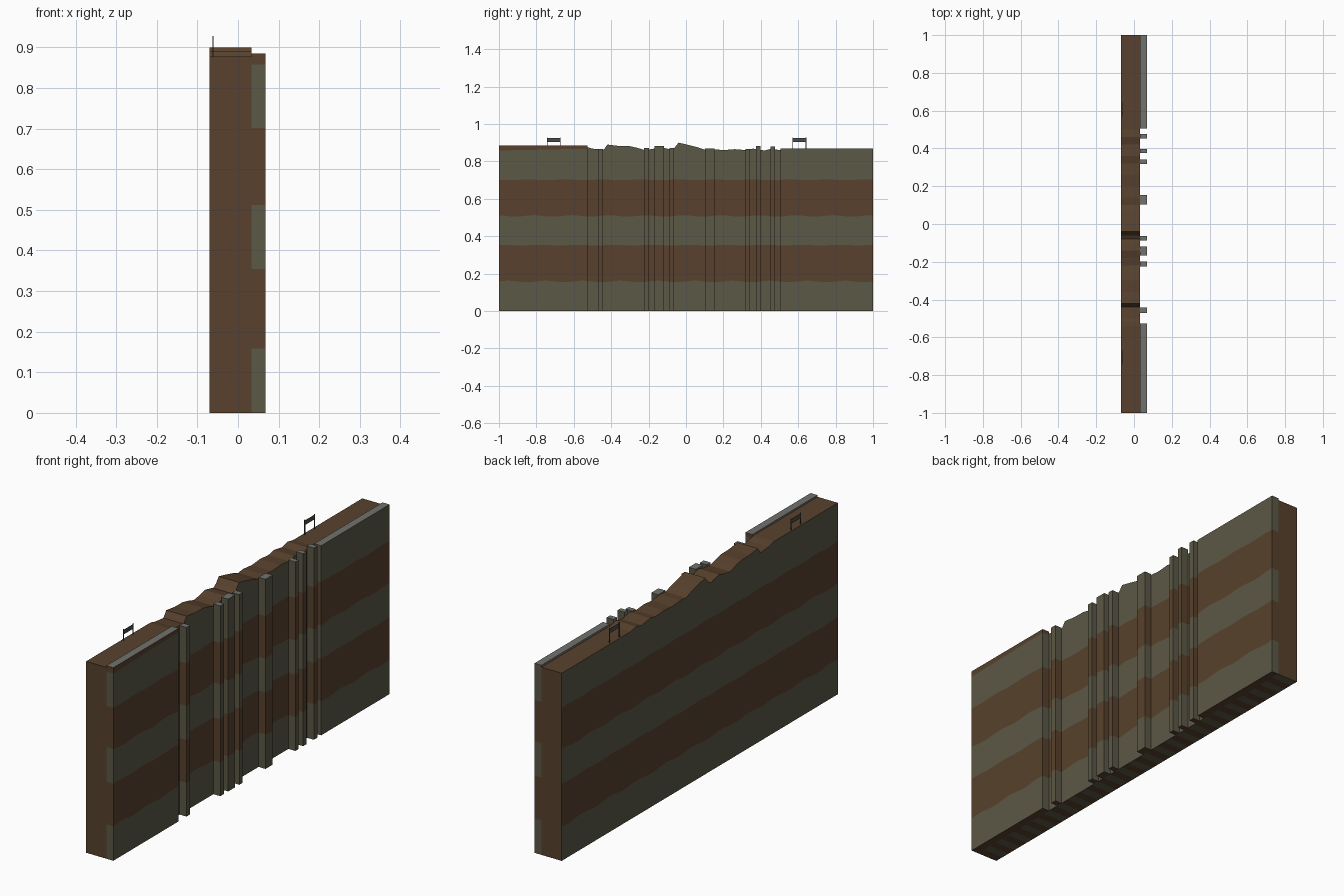
import bpy, bmesh, math

if "Cube" in bpy.data.objects:
    bpy.data.objects.remove(bpy.data.objects["Cube"])


def material(name, rgb):
    m = bpy.data.materials.new(name)
    m.diffuse_color = (*rgb, 1)
    m.use_nodes = True
    m.node_tree.nodes["Principled BSDF"].inputs["Base Color"].default_value = m.diffuse_color
    return m


MATS = [material("brown earth", (0.098, 0.053, 0.026)),
        material("olive rock", (0.105, 0.098, 0.062)),
        material("grey stone", (0.165, 0.165, 0.155)),
        material("dark sign grey", (0.07, 0.07, 0.068))]
BROWN, OLIVE, GREY, SIGN = range(4)

# rock layer boundaries, slightly wavy along the wall
LAYERS = [0.158, 0.352, 0.508, 0.701]


def layer_z(k, y):
    amp = 0.004 if k % 2 == 0 else 0.002
    return LAYERS[k] + amp * math.sin(2 * math.pi * y / 0.2 + k)


# crest of the earth wall: (y, z)
CREST = [(-1, .877), (-.53, .877), (-.50, .868), (-.44, .862), (-.42, .89),
         (-.36, .882), (-.30, .881), (-.26, .872), (-.22, .86), (-.18, .866),
         (-.14, .876), (-.10, .868), (-.08, .862), (-.06, .874), (-.04, .90),
         (0, .891), (.06, .876), (.10, .862), (.14, .866), (.20, .860),
         (.26, .865), (.32, .86), (.36, .868), (.42, .858), (.46, .868),
         (.50, .86), (1, .86)]


def crest(y):
    for (a, za), (b, zb) in zip(CREST, CREST[1:]):
        if y <= b:
            return za + (zb - za) * (y - a) / (b - a)
    return CREST[-1][1]


def layered_wall(name, x0, x1, y0, y1, top, inner=None, ends=None,
                 cap=GREY, seam=None, striped=False):
    """Extruded wall with layered sides; inner / ends override a side's colour."""
    n = max(1, round((y1 - y0) / 0.02))
    bm = bmesh.new()
    rows = []
    for i in range(n + 1):
        y = y0 + (y1 - y0) * i / n
        zs = [0] + [layer_z(k, y) for k in range(4)]
        if seam:
            zs.append(seam(y))
        zs.append(top(y))
        rows.append([[bm.verts.new((x, y, z)) for z in zs] for x in (x0, x1)])
    m = len(zs)

    def face(vs, mat):
        bm.faces.new(vs).material_index = mat

    def layer(k):
        return OLIVE if k % 2 == 0 else BROWN

    for i in range(n):
        (a0, a1), (b0, b1) = rows[i], rows[i + 1]
        for k in range(m - 1):
            face([a0[k], a0[k + 1], b0[k + 1], b0[k]], layer(k) if inner is None else inner)
            face([a1[k], b1[k], b1[k + 1], a1[k + 1]], layer(k))
        face([a0[-1], a1[-1], b1[-1], b0[-1]], cap)
        face([a0[0], b0[0], b1[0], a1[0]], (i // 2) % 2 if striped else BROWN)
    for r, flip in ((rows[0], False), (rows[-1], True)):
        for k in range(m - 1):
            vs = [r[0][k], r[1][k], r[1][k + 1], r[0][k + 1]]
            face(vs[::-1] if flip else vs, layer(k) if ends is None else ends)
    bmesh.ops.recalc_face_normals(bm, faces=bm.faces)
    me = bpy.data.meshes.new(name)
    bm.to_mesh(me)
    bm.free()
    for mt in MATS:
        me.materials.append(mt)
    ob = bpy.data.objects.new(name, me)
    bpy.context.collection.objects.link(ob)


# main earth wall
layered_wall("earth_wall", -0.07, 0.033, -1, 1, crest, ends=BROWN, cap=BROWN, striped=True)

# long facing slabs at both ends
layered_wall("facing_slab_south", 0.033, 0.068, -1, -0.527, lambda y: 0.885, inner=GREY,
             seam=lambda y: 0.858 + 0.02 * (y + 1))
layered_wall("facing_slab_north", 0.033, 0.068, 0.505, 1, lambda y: 0.869, inner=GREY)

# broken upright pillars between the slabs: (y0, y1, top)
for i, (a, b, h) in enumerate([(-.47, -.443, .867), (-.225, -.198, .872),
                               (-.168, -.118, .882), (-.088, -.063, .872),
                               (.102, .153, .869), (.318, .342, .866),
                               (.375, .398, .882), (.452, .477, .879)]):
    layered_wall(f"pillar_{i + 1}", 0.033, 0.068, a, b, lambda y, h=h: h, inner=GREY)


def box(name, x0, x1, y0, y1, z0, z1):
    bpy.ops.mesh.primitive_cube_add(size=1, location=((x0 + x1) / 2, (y0 + y1) / 2, (z0 + z1) / 2))
    ob = bpy.context.object
    ob.name = name
    ob.scale = (x1 - x0, y1 - y0, z1 - z0)
    ob.data.materials.append(MATS[SIGN])


# two small signs on twin posts
for side, y in (("south", -0.707), ("north", 0.606)):
    base = crest(y) - 0.005
    for s in (-1, 1):
        box(f"sign_post_{side}_{'left' if s < 0 else 'right'}", -0.063, -0.060,
            y + s * 0.035 - 0.002, y + s * 0.035 + 0.002, base, 0.928)
    box(f"sign_board_{side}", -0.0625, -0.0605, y - 0.035, y + 0.035, 0.904, 0.924)
